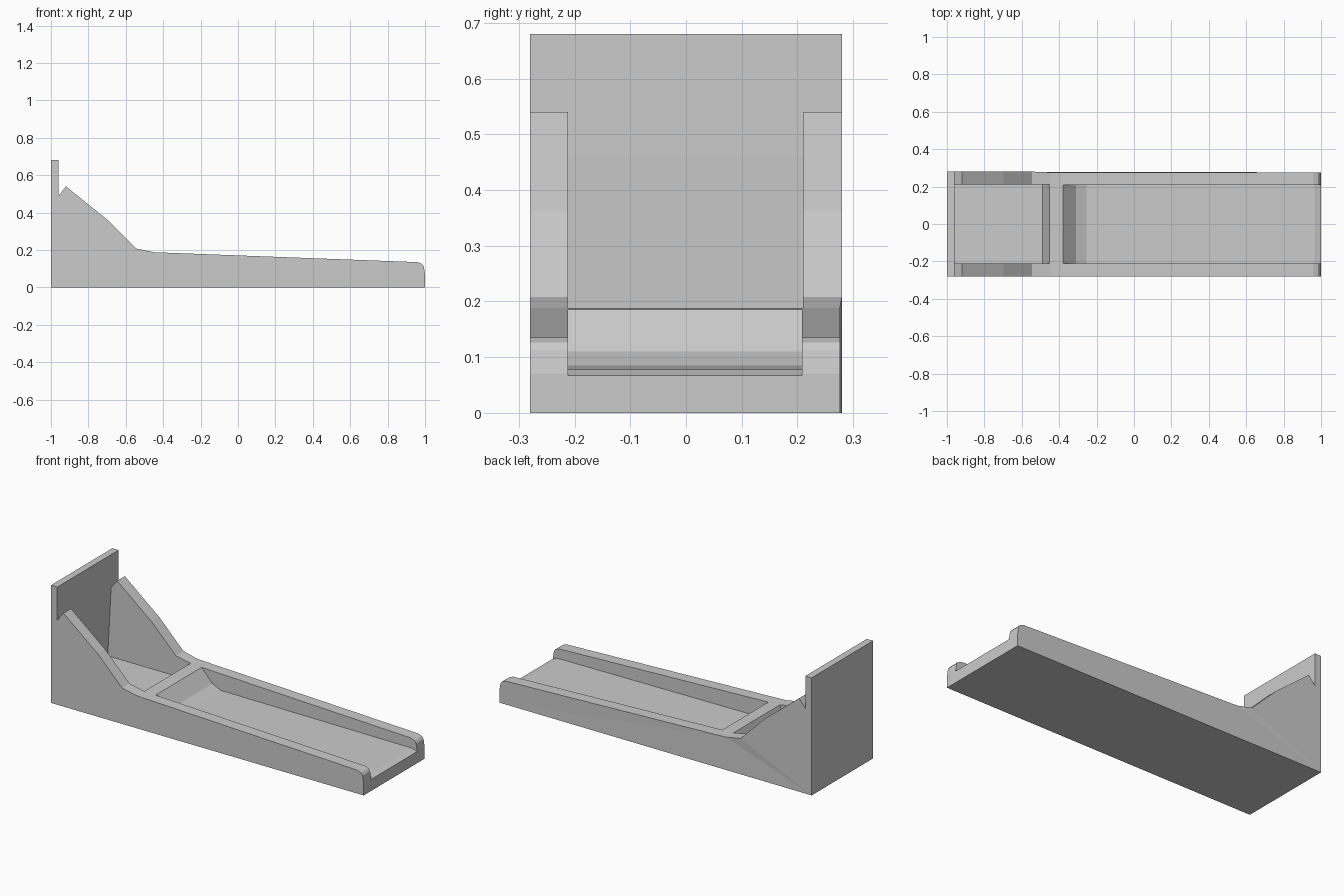
import bpy, bmesh

if "Cube" in bpy.data.objects:
    bpy.data.objects.remove(bpy.data.objects["Cube"])


def prism(name, profile, y0, y1):
    """Extrude an XZ profile from y0 to y1."""
    bm = bmesh.new()
    face = bm.faces.new([bm.verts.new((x, y0, z)) for x, z in profile])
    ext = bmesh.ops.extrude_face_region(bm, geom=[face])
    moved = [g for g in ext["geom"] if isinstance(g, bmesh.types.BMVert)]
    for v in moved:
        # far side narrows very slightly along the tray
        v.co.y = y1 - (0.004 if name == "tray_body" and v.co.x > -0.5 else 0)
    bmesh.ops.triangulate(bm, faces=[f for f in bm.faces if len(f.verts) > 4])
    bmesh.ops.recalc_face_normals(bm, faces=bm.faces)
    mesh = bpy.data.meshes.new(name)
    bm.to_mesh(mesh)
    bm.free()
    obj = bpy.data.objects.new(name, mesh)
    bpy.context.collection.objects.link(obj)
    return obj


# Solid body: upright back plate, sloped cheeks, long low tray, rounded nose
body = prism("tray_body", [
    (-1, 0), (1, 0), (1, 0.07), (0.993, 0.113), (0.983, 0.126), (0.96, 0.135),
    (-0.45, 0.188), (-0.545, 0.208), (-0.70, 0.363), (-0.92, 0.54),
    (-0.96, 0.49), (-0.96, 0.68), (-1, 0.68)], -0.28, 0.28)

# Rear well with a back wall that leans away below the plate
rear_well = prism("rear_well_cutter", [
    (-0.98, 0.09), (-0.49, 0.09), (-0.447, 0.198), (-0.447, 0.8),
    (-0.96, 0.8), (-0.96, 0.46)], -0.212, 0.21)

# Long front channel, open at the nose
front_channel = prism("front_channel_cutter", [
    (-0.388, 0.196), (-0.31, 0.11), (-0.255, 0.085), (0.965, 0.078),
    (1.0, 0.067), (1.1, 0.036), (1.1, 0.4), (-0.388, 0.4)], -0.212, 0.208)

bpy.context.view_layer.objects.active = body
for cutter in (rear_well, front_channel):
    cutter.hide_render = True
    mod = body.modifiers.new(cutter.name, 'BOOLEAN')
    mod.operation = 'DIFFERENCE'
    mod.solver = 'EXACT'
    mod.object = cutter
    bpy.ops.object.modifier_apply(modifier=mod.name)
    bpy.data.objects.remove(cutter)
